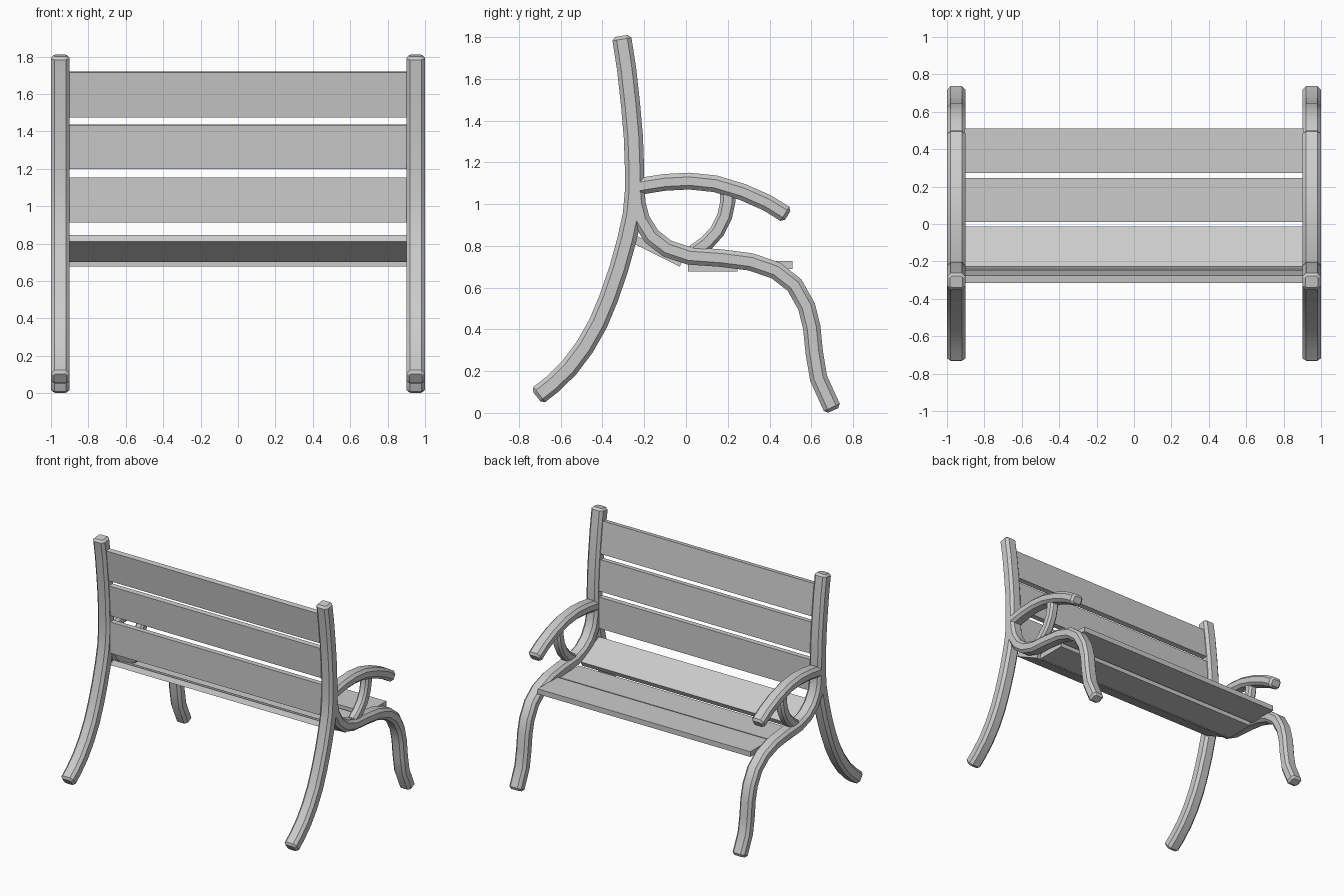
import bpy, bmesh, math
from mathutils import Vector

if "Cube" in bpy.data.objects:
    bpy.data.objects.remove(bpy.data.objects["Cube"])


def finish(name, bm, smooth=False):
    bmesh.ops.recalc_face_normals(bm, faces=bm.faces)
    me = bpy.data.meshes.new(name)
    bm.to_mesh(me)
    bm.free()
    if smooth:
        for p in me.polygons:
            p.use_smooth = True
        me.set_sharp_from_angle(angle=math.radians(30))
    ob = bpy.data.objects.new(name, me)
    bpy.context.collection.objects.link(ob)
    return ob


def bar(name, path, half_t, half_w=0.05, c=0.02, x=0.95):
    """Chamfered bar swept along a (y, z) path, mirrored to both sides."""
    pts = [Vector(p) for p in path]
    n = len(pts)
    dirs = [(pts[i + 1] - pts[i]).normalized() for i in range(n - 1)]
    bm = bmesh.new()

    def ring(p, d, t, w, k, stretch=1.0):
        nrm = Vector((-d.y, d.x)) * stretch
        sec = [(w, t - k), (w - k, t), (k - w, t), (-w, t - k),
               (-w, k - t), (k - w, -t), (w - k, -t), (w, k - t)]
        return [bm.verts.new((x + a, p.x + nrm.x * b, p.y + nrm.y * b)) for a, b in sec]

    e = c * 0.8
    cap = (half_t - e, half_w - e, c * 0.4)
    rings = [ring(pts[0], dirs[0], *cap),
             ring(pts[0] + dirs[0] * e, dirs[0], half_t, half_w, c)]
    for i in range(1, n - 1):
        d = (dirs[i - 1] + dirs[i]).normalized()
        rings.append(ring(pts[i], d, half_t, half_w, c, 1 / d.dot(dirs[i])))
    rings += [ring(pts[-1] - dirs[-1] * e, dirs[-1], half_t, half_w, c),
              ring(pts[-1], dirs[-1], *cap)]
    for a, b in zip(rings, rings[1:]):
        for i in range(8):
            j = (i + 1) % 8
            bm.faces.new((a[i], a[j], b[j], b[i]))
    bm.faces.new(rings[0])
    bm.faces.new(rings[-1])
    ob = finish(name, bm, True)
    ob.modifiers.new("mirror", 'MIRROR')
    return ob


def slat(name, y, z, length, angle):
    """Flat board spanning the bench; angle is its tilt in the y-z plane."""
    bm = bmesh.new()
    bmesh.ops.create_cube(bm, size=1)
    bmesh.ops.scale(bm, vec=(1.81, length, 0.04), verts=bm.verts)
    ob = finish(name, bm)
    ob.location = (0, y, z)
    ob.rotation_euler.x = math.radians(angle)


# rear posts running down into the splayed back legs
bar("back_post_and_leg", [
    (-0.309, 1.805), (-0.285, 1.65), (-0.265, 1.47), (-0.252, 1.32), (-0.247, 1.18),
    (-0.247, 1.06), (-0.257, 0.95), (-0.283, 0.83), (-0.322, 0.69), (-0.37, 0.55),
    (-0.42, 0.43), (-0.485, 0.315), (-0.56, 0.215), (-0.64, 0.137), (-0.715, 0.078)], 0.046)

# seat rails curving into the front legs
bar("seat_rail_and_front_leg", [
    (-0.24, 1.07), (-0.235, 1.0), (-0.215, 0.925), (-0.165, 0.845), (-0.09, 0.787),
    (0.015, 0.752), (0.17, 0.741), (0.31, 0.723), (0.43, 0.682), (0.52, 0.612),
    (0.577, 0.51), (0.602, 0.41), (0.614, 0.29), (0.635, 0.165), (0.705, 0.012)], 0.042)

# armrests
bar("armrest", [
    (-0.24, 1.08), (-0.19, 1.09), (-0.1, 1.104), (0.015, 1.11), (0.14, 1.097),
    (0.27, 1.058), (0.39, 1.005), (0.487, 0.945)], 0.04)

# curved braces between armrest and seat rail
bar("armrest_brace", [
    (0.2, 1.08), (0.2, 1.01), (0.185, 0.94), (0.15, 0.87), (0.1, 0.815), (0.03, 0.765)],
    0.036, 0.034, 0.015)

# seat boards
slat("seat_slat_back", -0.131, 0.773, 0.246, -26.6)
slat("seat_slat_middle", 0.128, 0.696, 0.237, 0)
slat("seat_slat_front", 0.392, 0.708, 0.237, 0)

# backrest boards
slat("back_slat_lower", -0.25, 1.032, 0.24, 90)
slat("back_slat_middle", -0.253, 1.317, 0.236, 94)
slat("back_slat_upper", -0.28, 1.597, 0.243, 97)
